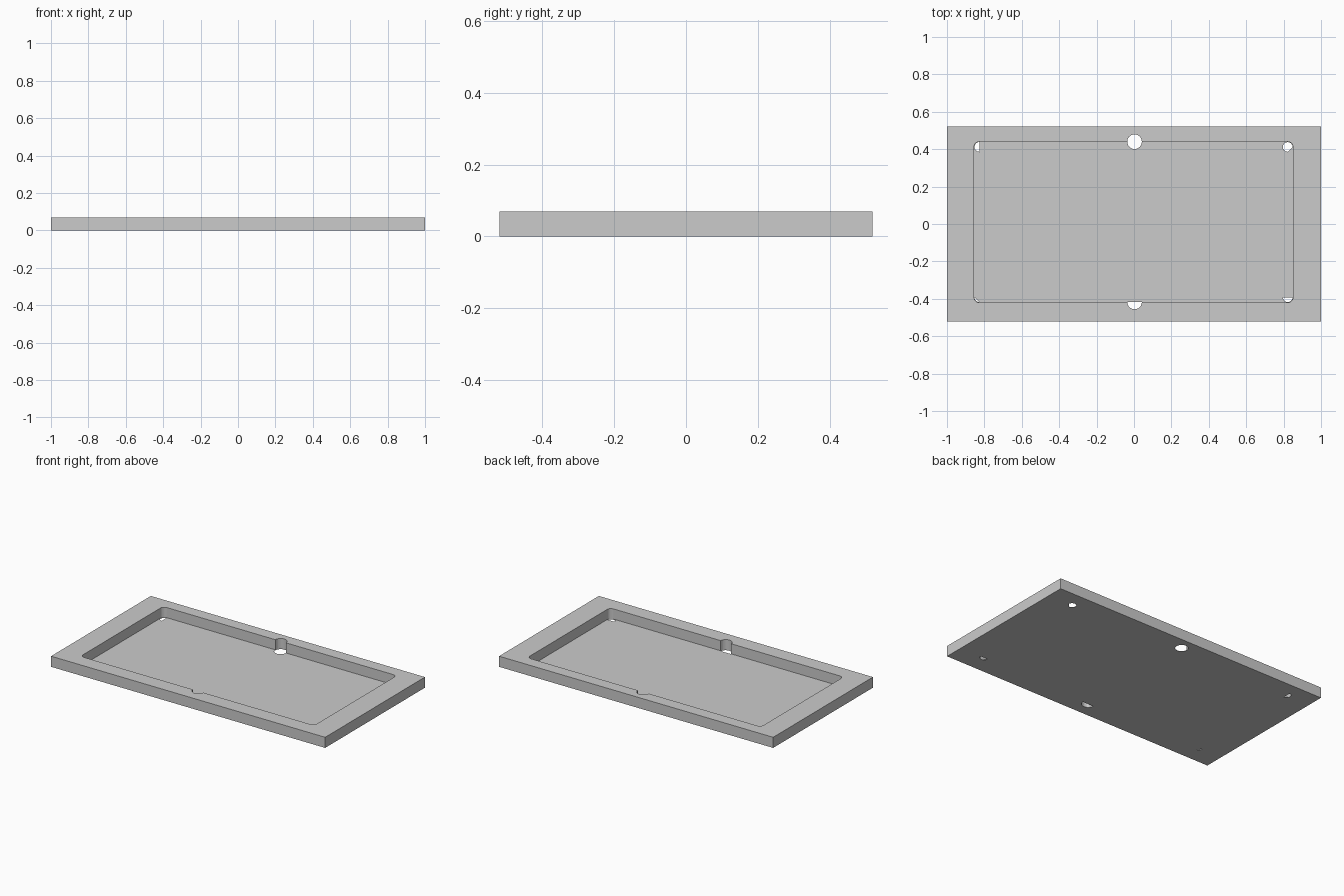
import bpy, bmesh, math
from mathutils import Vector

if "Cube" in bpy.data.objects:
    bpy.data.objects.remove(bpy.data.objects["Cube"])

H = 0.07       # tray height
FLOOR = 0.003  # thin pocket floor
X0, X1, Y0, Y1 = -0.855, 0.85, -0.42, 0.44  # pocket bounds
R = 0.028      # pocket corner radius


def prism(name, pts, z0, z1):
    """Extrude a closed outline from z0 to z1."""
    bm = bmesh.new()
    face = bm.faces.new([bm.verts.new((x, y, z0)) for x, y in pts])
    ext = bmesh.ops.extrude_face_region(bm, geom=[face])
    verts = [v for v in ext["geom"] if isinstance(v, bmesh.types.BMVert)]
    bmesh.ops.translate(bm, verts=verts, vec=Vector((0, 0, z1 - z0)))
    bmesh.ops.recalc_face_normals(bm, faces=bm.faces)
    mesh = bpy.data.meshes.new(name)
    bm.to_mesh(mesh)
    bm.free()
    ob = bpy.data.objects.new(name, mesh)
    bpy.context.collection.objects.link(ob)
    return ob


def arc(cx, cy, r, a0, a1, n):
    return [(cx + r * math.cos(math.radians(a0 + (a1 - a0) * i / n)),
             cy + r * math.sin(math.radians(a0 + (a1 - a0) * i / n)))
            for i in range(n + 1)]


def cut(target, cutter):
    bpy.context.view_layer.objects.active = target
    mod = target.modifiers.new("cut", "BOOLEAN")
    mod.operation = "DIFFERENCE"
    mod.solver = "EXACT"
    mod.object = cutter
    bpy.ops.object.modifier_apply(modifier=mod.name)
    bpy.data.objects.remove(cutter, do_unlink=True)


# Outer slab
tray = prism("tray", [(-1, -0.52), (1, -0.52), (1, 0.52), (-1, 0.52)], 0, H)

# Rounded-corner pocket
outline = (arc(X1 - R, Y1 - R, R, 0, 90, 6) + arc(X0 + R, Y1 - R, R, 90, 180, 6)
           + arc(X0 + R, Y0 + R, R, 180, 270, 6) + arc(X1 - R, Y0 + R, R, 270, 360, 6))
cut(tray, prism("pocket_cutter", outline, FLOOR, H + 0.1))

# Finger notches at the middle of both long walls (the front one is a half disc)
cut(tray, prism("back_notch_cutter", arc(0.003, Y1, 0.039, 0, 345, 23), -0.1, H + 0.1))
cut(tray, prism("front_notch_cutter", arc(0.003, Y0 + 0.003, 0.039, 180, 360, 12), -0.1, H + 0.1))

# Small through holes in the pocket corners
r = R - 0.002
for x, y, a0, a1 in ((X0 + R, Y1 - R, 90, 270), (X0 + R, Y0 + R, 180, 270),
                     (X1 - R, Y1 - R, 0, 270), (X1 - R, Y0 + R, 180, 360)):
    cut(tray, prism("corner_cutter", arc(x, y, r, a0, a1, 12), -0.1, FLOOR + 0.01))
